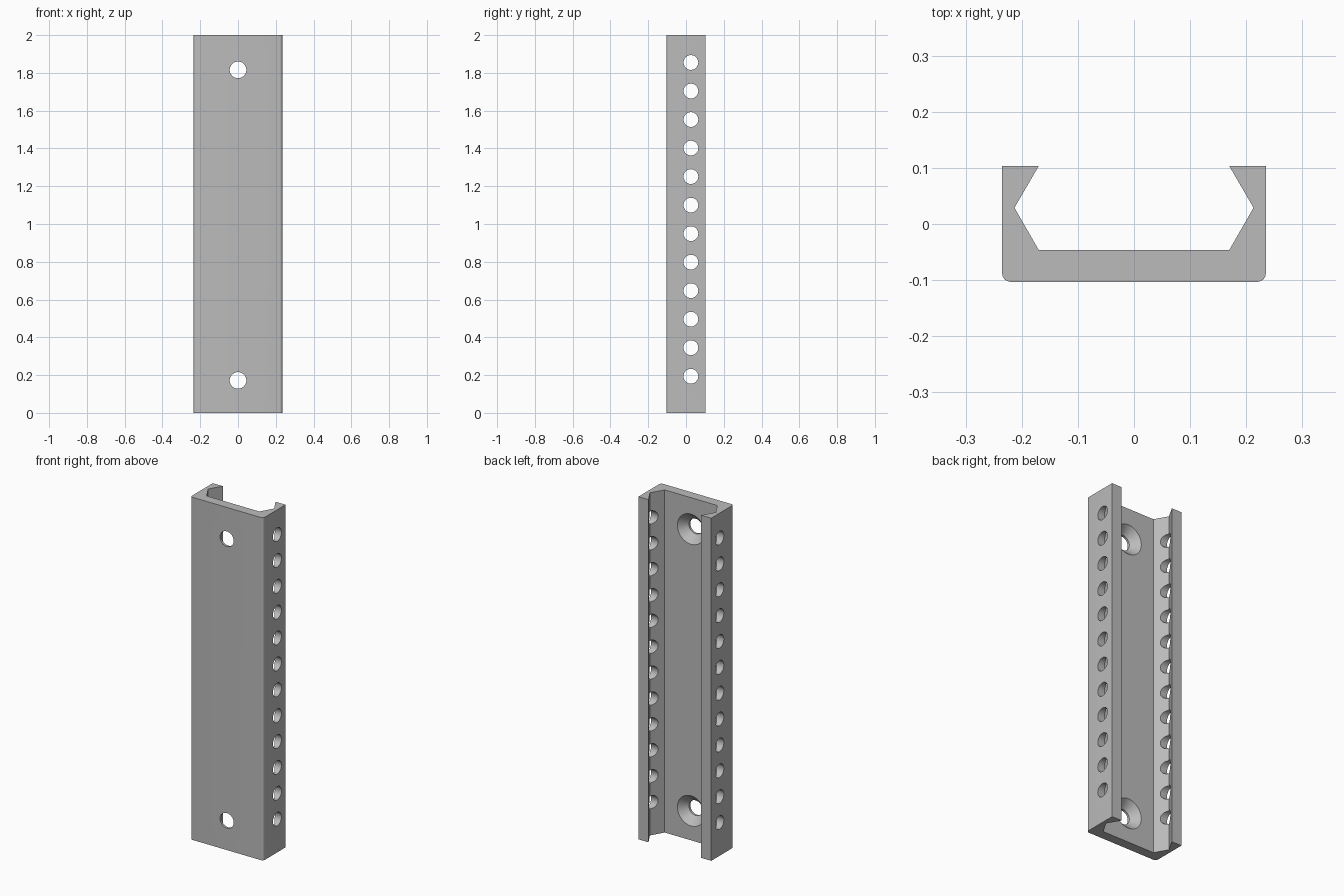
import bpy, bmesh, math
from mathutils import Matrix

cube = bpy.data.objects.get("Cube")
if cube:
    bpy.data.objects.remove(cube)

HEIGHT = 2.0
HALF_W, HALF_D = 0.235, 0.103
FLOOR_Y = -0.046      # inner face of the web
GROOVE_Y = 0.029      # deepest line of the V grooves


def make_object(name, bm):
    bmesh.ops.recalc_face_normals(bm, faces=bm.faces)
    mesh = bpy.data.meshes.new(name)
    bm.to_mesh(mesh)
    bm.free()
    obj = bpy.data.objects.new(name, mesh)
    bpy.context.collection.objects.link(obj)
    return obj


def add_cone(bm, r1, r2, depth, matrix):
    bmesh.ops.create_cone(bm, cap_ends=True, segments=48, radius1=r1,
                          radius2=r2, depth=depth, matrix=matrix)


# Plain grey metal
metal = bpy.data.materials.new("grey metal")
colour = (0.5, 0.5, 0.5, 1)
metal.use_nodes = True
metal.diffuse_color = colour
metal.node_tree.nodes["Principled BSDF"].inputs["Base Color"].default_value = colour

# Channel: half profile with a rounded front corner, mirrored and extruded
R = 0.015
half = [(HALF_W - R + R * math.sin(a), -HALF_D + R - R * math.cos(a))
        for a in (i * math.pi / 12 for i in range(7))]
half += [(HALF_W, HALF_D), (0.17, HALF_D), (0.213, GROOVE_Y), (0.17, FLOOR_Y)]
outline = half + [(-x, y) for x, y in reversed(half)]
bm = bmesh.new()
base = bm.faces.new([bm.verts.new((x, y, 0)) for x, y in outline])
top = bmesh.ops.extrude_face_region(bm, geom=[base])["geom"]
bmesh.ops.translate(bm, vec=(0, 0, HEIGHT),
                    verts=[v for v in top if isinstance(v, bmesh.types.BMVert)])
channel = make_object("slotted_channel", bm)
channel.data.materials.append(metal)

# Row of round holes through both side walls
bm = bmesh.new()
for i in range(12):
    add_cone(bm, 0.039, 0.039, 0.6,
             Matrix.Translation((0, 0.026, 0.194 + i * 0.151))
             @ Matrix.Rotation(math.pi / 2, 4, 'Y'))
side_cutter = make_object("side_hole_cutter", bm)

# Screw holes and their countersinks in the web
to_y = Matrix.Rotation(-math.pi / 2, 4, 'X')
screw_z = (0.172, 1.816)
bm = bmesh.new()
for z in screw_z:
    add_cone(bm, 0.044, 0.044, 0.2, Matrix.Translation((0, -HALF_D, z)) @ to_y)
screw_cutter = make_object("screw_hole_cutter", bm)
bm = bmesh.new()
for z in screw_z:
    add_cone(bm, 0.04, 0.10, 0.06, Matrix.Translation((0, FLOOR_Y - 0.018, z)) @ to_y)
sink_cutter = make_object("countersink_cutter", bm)

# Cut the holes and keep the result as plain mesh
cutters = (side_cutter, screw_cutter, sink_cutter)
for cutter in cutters:
    cutter.hide_render = True
    cut = channel.modifiers.new(cutter.name, 'BOOLEAN')
    cut.operation = 'DIFFERENCE'
    cut.solver = 'EXACT'
    cut.object = cutter
bpy.context.view_layer.update()
graph = bpy.context.evaluated_depsgraph_get()
result = bpy.data.meshes.new_from_object(channel.evaluated_get(graph))
channel.modifiers.clear()
channel.data = result
for cutter in cutters:
    bpy.data.objects.remove(cutter)

# Smooth hole walls, sharp edges elsewhere
bpy.ops.object.select_all(action='DESELECT')
channel.select_set(True)
bpy.context.view_layer.objects.active = channel
bpy.ops.object.shade_smooth_by_angle(angle=math.radians(29))
